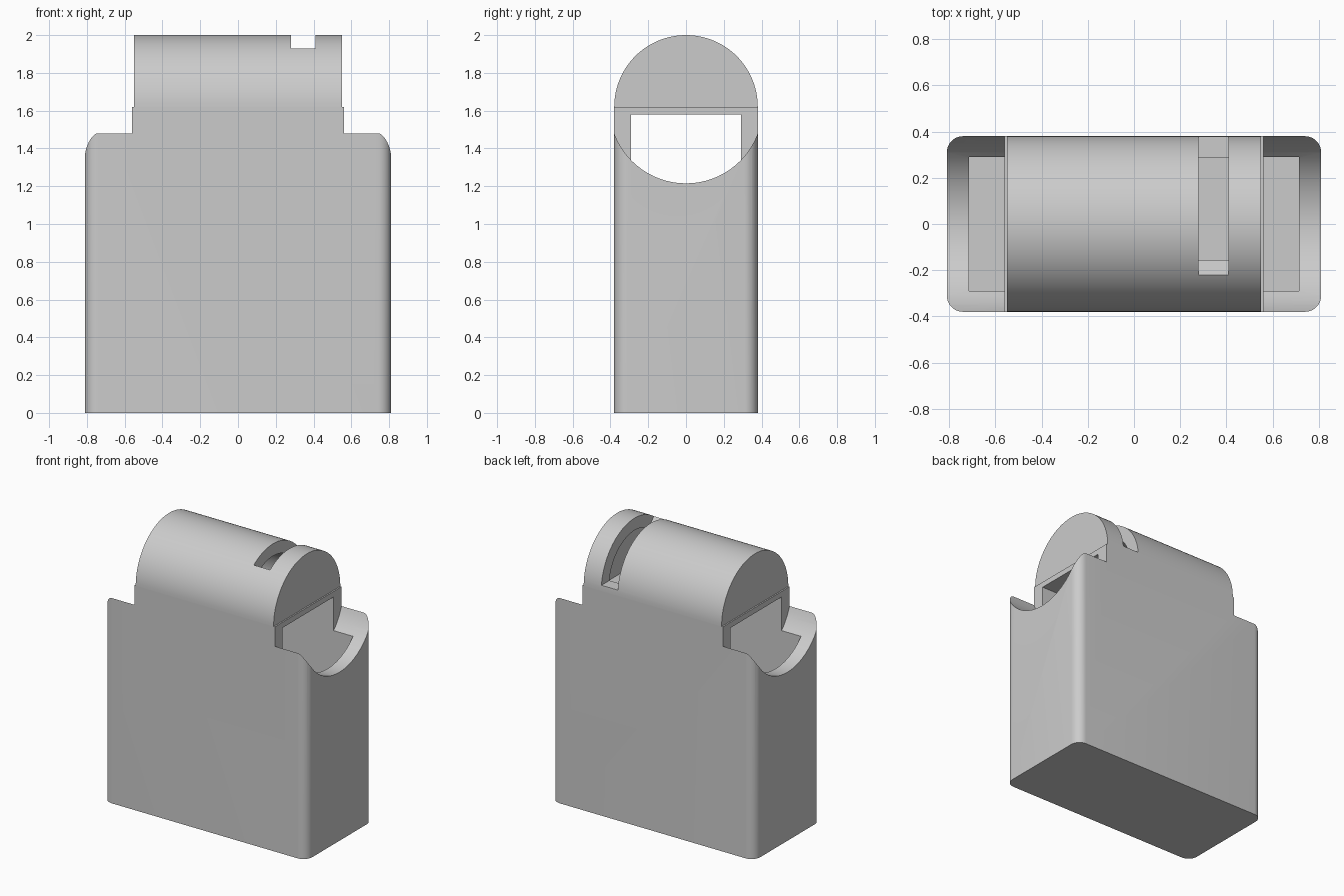
import bpy, bmesh, math

if "Cube" in bpy.data.objects:
    bpy.data.objects.remove(bpy.data.objects["Cube"], do_unlink=True)

grey = bpy.data.materials.new("plain_grey")
grey.use_nodes = True
COLOUR = (0.6, 0.6, 0.6, 1)
grey.diffuse_color = COLOUR
grey.node_tree.nodes["Principled BSDF"].inputs["Base Color"].default_value = COLOUR


def prism(name, profile, x0, x1):
    """Extrude a (y, z) profile along x."""
    bm = bmesh.new()
    face = bm.faces.new([bm.verts.new((x0, y, z)) for y, z in profile])
    ext = bmesh.ops.extrude_face_region(bm, geom=[face])
    moved = [v for v in ext["geom"] if isinstance(v, bmesh.types.BMVert)]
    bmesh.ops.translate(bm, verts=moved, vec=(x1 - x0, 0, 0))
    bmesh.ops.recalc_face_normals(bm, faces=bm.faces)
    mesh = bpy.data.meshes.new(name)
    bm.to_mesh(mesh)
    bm.free()
    obj = bpy.data.objects.new(name, mesh)
    bpy.context.collection.objects.link(obj)
    mesh.materials.append(grey)
    return obj


def box(y, z0, z1):
    return [(-y, z0), (y, z0), (y, z1), (-y, z1)]


def arc(radius, z, start, end, steps):
    angles = [math.radians(start + (end - start) * i / steps) for i in range(steps + 1)]
    return [(radius * math.cos(a), z + radius * math.sin(a)) for a in angles]


def cut(target, cutter):
    """Subtract the cutter and remove it."""
    cutter.hide_render = True
    activate(target)
    mod = target.modifiers.new("cut", "BOOLEAN")
    mod.operation, mod.solver, mod.object = "DIFFERENCE", "EXACT", cutter
    bpy.ops.object.modifier_apply(modifier=mod.name)
    bpy.data.objects.remove(cutter, do_unlink=True)


def activate(obj):
    bpy.ops.object.select_all(action="DESELECT")
    obj.select_set(True)
    bpy.context.view_layer.objects.active = obj


AXIS = 1.62   # height of the barrel axis
WALL = 0.29   # half depth of the inside

# Body: box with rounded upright corners
body = prism("body", box(0.38, 0, AXIS), -0.81, 0.81)
bm = bmesh.new()
bm.from_mesh(body.data)
upright = [e for e in bm.edges if abs(e.verts[0].co.z - e.verts[1].co.z) > 1]
bmesh.ops.bevel(bm, geom=upright, offset=0.07, segments=10, profile=0.5, affect="EDGES")
bm.to_mesh(body.data)
bm.free()

# Round saddles at both ends, leaving the middle block standing
for side in (-1, 1):
    cut(body, prism("saddle_cutter", arc(0.405, AXIS, 0, 360 - 5, 71), side * 0.56, side * 0.95))

# Deep pocket that opens into the saddles
cut(body, prism("pocket_cutter", box(WALL, 0.09, 1.58), -0.715, 0.715))

# Hollow half barrel on top
barrel = prism("barrel", arc(0.38, AXIS, 0, 180, 64), -0.55, 0.55)
cut(barrel, prism("hollow_cutter", arc(WALL, AXIS + 0.002, 0, 180, 48), -0.46, 0.46))

# Slot over the top and down the back of the barrel
slot = [(-0.155, 1.66), (-0.155, 1.865), (-0.35, 2.06), (0.5, 2.06), (0.5, 1.66)]
cut(barrel, prism("slot_cutter", slot, 0.28, 0.41))

for part in (body, barrel):
    activate(part)
    bpy.ops.object.shade_smooth_by_angle(angle=math.radians(30))
